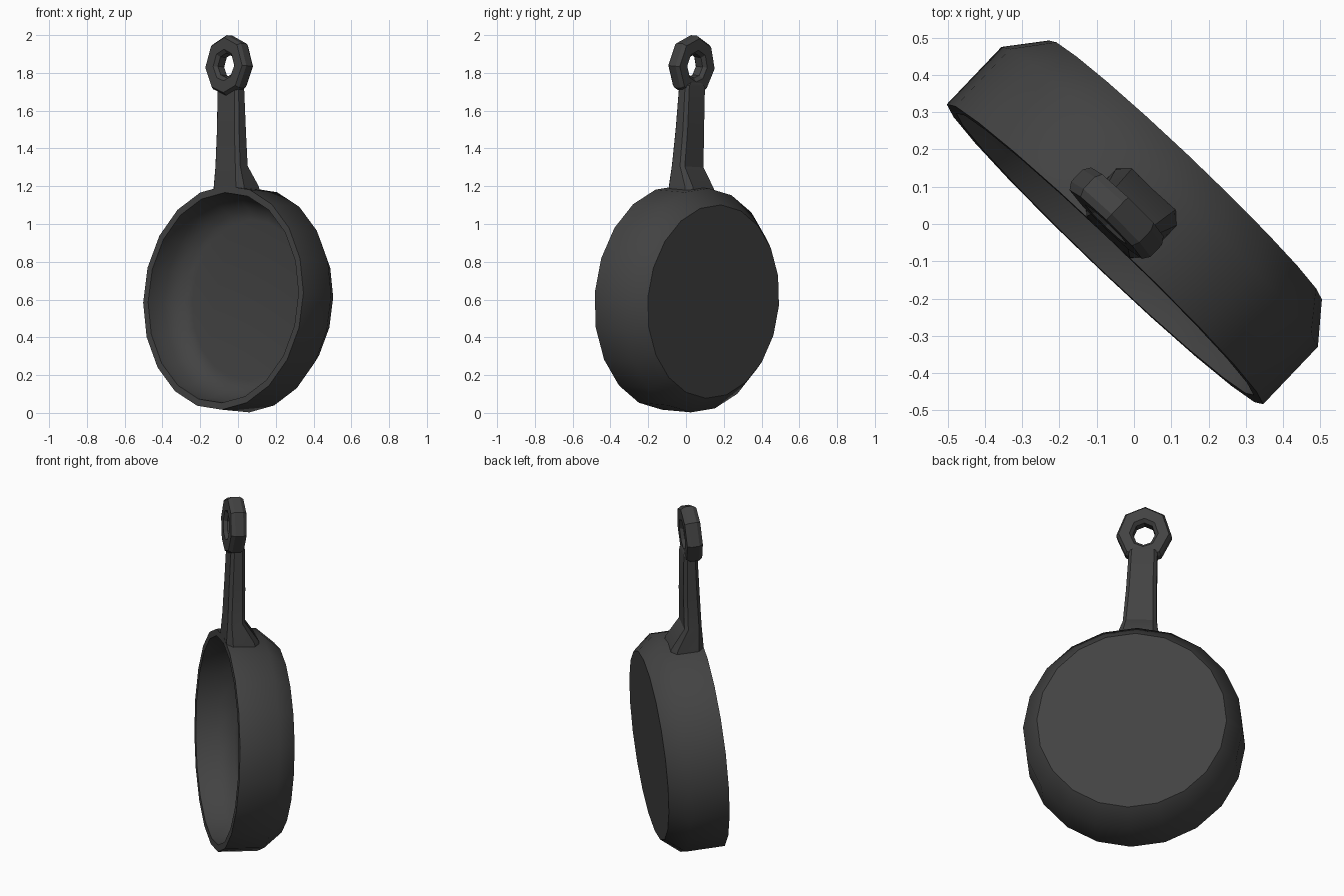
import bpy, bmesh, math
from mathutils import Vector

if "Cube" in bpy.data.objects:
    bpy.data.objects.remove(bpy.data.objects["Cube"])

# Tilted frame of the pan: U across, V along the handle, N depth from rim to base
TILT, ROLL = math.radians(3.8), math.radians(2.5)
U0 = Vector((0.724, -0.69, 0)).normalized()
NH = Vector((-U0.y, U0.x, 0))
Z = Vector((0, 0, 1))
N = NH * math.cos(TILT) - Z * math.sin(TILT)
V0 = NH * math.sin(TILT) + Z * math.cos(TILT)
V = V0 * math.cos(ROLL) - U0 * math.sin(ROLL)
U = U0 * math.cos(ROLL) + V0 * math.sin(ROLL)
ORIGIN = NH * -0.113 + Z * 0.601

iron = bpy.data.materials.new("dark iron")
iron.diffuse_color = (0.055, 0.055, 0.055, 1)
iron.use_nodes = True
iron.node_tree.nodes["Principled BSDF"].inputs["Base Color"].default_value = iron.diffuse_color


def place(u, v, w):
    return ORIGIN + U * u + V * v + N * w


def loft(name, loops, closed=False, smooth=42):
    """Skin a list of equal-length vertex loops; cap the ends unless closed."""
    bm = bmesh.new()
    rows = [[bm.verts.new(place(*p)) for p in loop] for loop in loops]
    n = len(rows[0])
    for i in range(len(rows) if closed else len(rows) - 1):
        a, b = rows[i], rows[(i + 1) % len(rows)]
        for j in range(n):
            k = (j + 1) % n
            bm.faces.new((a[j], a[k], b[k], b[j]))
    if not closed:
        bm.faces.new(rows[0])
        bm.faces.new(rows[-1])
    bmesh.ops.recalc_face_normals(bm, faces=bm.faces)
    for f in bm.faces:
        f.smooth = True
    for e in bm.edges:
        e.smooth = e.calc_face_angle(0) < math.radians(smooth)
    me = bpy.data.meshes.new(name)
    bm.to_mesh(me)
    bm.free()
    me.materials.append(iron)
    ob = bpy.data.objects.new(name, me)
    bpy.context.collection.objects.link(ob)
    return ob


def circle(r, w, angles, v=0.0, su=1.0, sv=1.0):
    return [(su * r * math.sin(math.radians(a)),
             v + sv * r * math.cos(math.radians(a)), w) for a in angles]


# Pan body: base, flank, rim and rounded inside, 20 sides
body = [(0.505, 0.313), (0.585, 0.213), (0.585, 0), (0.549, 0),
        (0.535, 0.11), (0.475, 0.19), (0.42, 0.203)]
loft("pan_body", [circle(r, w, range(0, 360, 18), 0.009, 1.0, 1.017)
                  for r, w in body], smooth=48)

# Hanging ring with a chamfered eight-sided hole
RING_V, RING_W = 1.243, 0.02
ring_angles = [0, 45, 93, 140, 180, 220, 267, 315]
ring = [(0.146, -0.042), (0.16, -0.022), (0.16, 0.022), (0.146, 0.042),
        (0.084, 0.042), (0.065, 0.024), (0.065, -0.024), (0.084, -0.042)]
loft("handle_ring", [circle(r, RING_W + w, ring_angles, RING_V, 0.92)
                     for r, w in ring], closed=True, smooth=30)


# Handle shaft: chamfered sections, flared to the back where it meets the pan
def section(v, half, front, back, c):
    pts = [(half - c, front), (half, front + c), (half, back - c), (half - c, back)]
    return ([(u, v, w) for u, w in pts] + [(-u, v, w) for u, w in reversed(pts)])


shaft = [(0.575, 0.112, 0.002, 0.182, 0.03),
         (0.605, 0.11, 0.0, 0.175, 0.03),
         (0.71, 0.09, 0.002, 0.096, 0.018),
         (0.90, 0.081, 0.0, 0.088, 0.018),
         (RING_V - 0.105, 0.076, -0.002, 0.072, 0.016),
         (RING_V - 0.085, 0.05, 0.0, 0.06, 0.016)]
loft("handle_shaft", [section(*s) for s in shaft], smooth=30)
